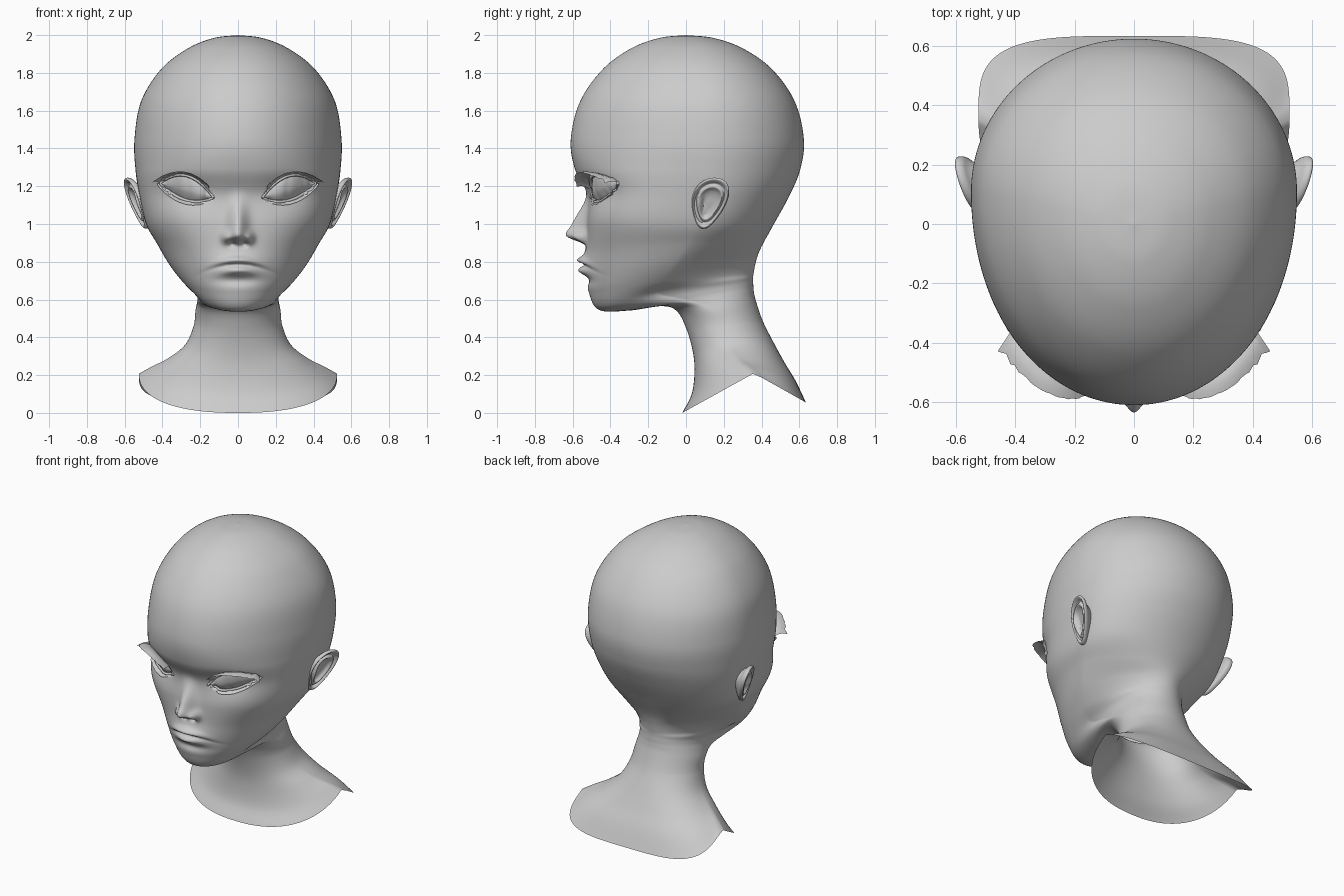
import bpy, bmesh
from math import sin, cos, pi, exp
from mathutils import Vector
from mathutils.bvhtree import BVHTree

if "Cube" in bpy.data.objects:
    bpy.data.objects.remove(bpy.data.objects["Cube"])


def grid(name, rows, wrap=False):
    """Smooth surface through rows of points."""
    bm = bmesh.new()
    vs = [[bm.verts.new(p) for p in r] for r in rows]
    n = len(rows[0])
    for a, b in zip(vs, vs[1:]):
        for j in range(n if wrap else n - 1):
            k = (j + 1) % n
            bm.faces.new((a[j], a[k], b[k], b[j]))
    bmesh.ops.remove_doubles(bm, verts=bm.verts, dist=1e-5)
    bmesh.ops.recalc_face_normals(bm, faces=bm.faces)
    me = bpy.data.meshes.new(name)
    bm.to_mesh(me)
    bm.free()
    me.polygons.foreach_set("use_smooth", [True] * len(me.polygons))
    ob = bpy.data.objects.new(name, me)
    bpy.context.collection.objects.link(ob)
    return ob


def both(name, rows, wrap=False):
    for side, s in (("right", 1), ("left", -1)):
        grid(f"{name}_{side}", [[(x * s, y, z) for x, y, z in r] for r in rows], wrap)


def spline(keys, sub):
    """Catmull-Rom through rows of numbers."""
    ext = [[2 * a - b for a, b in zip(keys[0], keys[1])]] + keys
    ext.append([2 * a - b for a, b in zip(keys[-1], keys[-2])])
    out = []
    for i in range(len(keys) - 1):
        for k in range(sub):
            t = k / sub
            out.append([.5 * (2 * b + (c - a) * t + (2 * a - 5 * b + 4 * c - d) * t * t
                              + (3 * b - a - 3 * c + d) * t ** 3)
                        for a, b, c, d in zip(*ext[i:i + 4])])
    return out + [keys[-1]]


def smooth(t):
    t = min(1, max(0, t))
    return t * t * (3 - 2 * t)


def bump(x, z, cx, cz, sx, sz):
    return exp(-((x - cx) / sx) ** 2 - ((z - cz) / sz) ** 2)


def almond(s):
    """Eye opening: x, centre z, upper and lower height at s in 0..1."""
    h = max(0, sin(pi * s)) ** .8
    return .13 + .28 * s, 1.14 + .075 * s, .078 * h, .053 * h


def face_relief(x, z):
    """Forward push of the face surface: nose, lips, eye sockets."""
    x = abs(x)
    d = .085 * smooth((1.2 - z) / .25) * smooth((z - .88) / .06) * exp(-(x / .048) ** 2)
    d += .025 * bump(x, z, 0, .945, .05, .035)
    d += .04 * bump(x, z, .06, .927, .026, .03)
    d -= .03 * bump(x, z, .033, .895, .018, .013)
    zm = .785 - 1.2 * x * x
    d += .028 * bump(x, z, 0, .79, .14, .06)
    d += .026 * bump(x, z, 0, zm + .025, .10, .018)
    d -= .022 * bump(x, z, 0, zm, .12, .010)
    d += .026 * bump(x, z, 0, zm - .034, .08, .020)
    d -= .014 * bump(x, z, 0, .70, .10, .025)
    d -= .025 * bump(x, z, .27, 1.18, .13, .08)
    s = (x - .13) / .28
    if 0 < s < 1:
        _, zc, hu, hl = almond(s)
        f = abs(z - zc) / (hu if z > zc else hl)
        d -= .05 * smooth((1 - f) / .25) * smooth(min(s, 1 - s) / .08)
    return d


# Head and neck: tilted rings from crown to shoulder edge
skull = [(2.0, 0, 0, 0), (1.985, -.14, .127, .145), (1.93, -.29, .265, .30),
         (1.82, -.44, .407, .455), (1.65, -.56, .513, .575), (1.45, -.61, .548, .624),
         (1.29, -.588, .543, .605), (1.15, -.52, .522, .548)]
# front y, front z, half width, side y, side z, back y, back z, rear pinch
keys = [[yf, z, w, .2 * w, z, yb, z, 0] for z, yf, w, yb in skull] + [
    [-.525, 1.0, .487, .05, 1.0, .46, .99, 0],
    [-.527, .86, .43, .02, .90, .395, .87, .15],
    [-.525, .74, .365, -.05, .79, .37, .80, .25],
    [-.515, .64, .29, -.12, .695, .358, .74, .08],
    [-.46, .545, .22, -.15, .635, .355, .71, -.35],
    [-.30, .542, .21, -.03, .605, .356, .68, -.25],
    [-.13, .565, .215, .08, .58, .358, .65, -.1],
    [-.05, .54, .225, .15, .54, .368, .60, 0],
    [0, .45, .235, .20, .46, .405, .49, 0],
    [.035, .33, .28, .23, .36, .46, .38, 0],
    [.045, .22, .37, .27, .29, .52, .27, 0],
    [.03, .10, .46, .32, .245, .58, .17, 0],
    [-.02, 0, .525, .36, .21, .635, .055, 0]]
N = 240
rows = []
for yf, zf, w, ys, zs, yb, zb, pinch in spline(keys, 14):
    sq = max(0, (.45 - zf) / .45)
    p_front = 1 - .22 * exp(-((zf - 1.08) / .22) ** 2) - .15 * sq
    p_back = 1 - .45 * sq
    row = []
    for i in range(N):
        t = 2 * pi * i / N
        a = t - .5 * sin(t)
        front = cos(a) > 0
        n = 2 / (p_front if front else p_back)
        u = max(0, 1 - min(1, abs(sin(a))) ** n) ** (1 / n)
        ye, ze = (yf, zf) if front else (yb, zb)
        x = w * sin(a) * (1 if front else 1 - pinch * u)
        y, z = ys + (ye - ys) * u, zs + (ze - zs) * u
        if front and y < -.2:
            y -= face_relief(x, z) * smooth((-.2 - y) / .1)
        row.append((x, y, z))
    rows.append(row)
head = grid("head_and_neck", rows, True)
tree = BVHTree.FromPolygons([v.co for v in head.data.vertices],
                            [tuple(p.vertices) for p in head.data.polygons])


def surf(x, z):
    return tree.ray_cast(Vector((x, -2, z)), Vector((0, 1, 0)))[0].y


# Eyes, set into the almond openings
rows = []
for i in range(25):
    x, zc, hu, hl = almond(i / 24)
    yt, yb = surf(x, zc + hu), surf(x, zc - hl)
    row = []
    for j in range(13):
        v = j / 6 - 1
        y = yb + (yt - yb) * (v + 1) / 2 + .012 - .016 * (1 - v * v)
        row.append((x, y, zc + v * (hu if v > 0 else hl)))
    rows.append(row)
both("eye", rows)

# Eyelid rims, thin tubes around the openings
path = []
for i in range(48):
    a = 2 * pi * i / 48
    x, zc, hu, hl = almond(.5 - .5 * cos(a))
    z = zc + (hu if a < pi else -hl)
    path.append(Vector((x, surf(x, z), z)))
rows = []
for i in range(49):
    p = path[i % 48]
    out = (path[(i + 1) % 48] - path[i - 1 if i < 49 and i % 48 else -1]).cross(Vector((0, 1, 0)))
    out.normalize()
    rows.append([tuple(p + out * .008 * cos(b) + Vector((0, .008 * sin(b), 0)))
                 for b in (k * pi / 4 for k in range(8))])
both("eyelid", rows, True)

# Lashes, thin sheets standing forward of the lids
upper, lower = [], []
for i in range(25):
    s = .08 + .92 * i / 24
    x, zc, hu, hl = almond(s)
    root = Vector((x, surf(x, zc + hu) + .005, zc + hu))
    tip = Vector((.05 * s * s, -.095 + .02 * s, .03 * (1 - s)))
    upper.append([tuple(root + tip * k + Vector((0, 0, .012 * sin(pi * k))))
                  for k in (0, .33, .67, 1)])
    root = Vector((x, surf(x, zc - hl) + .005, zc - hl))
    grow = max(0, sin(pi * s)) ** .5
    tip = Vector((.02 * s, -.03 * grow, -.02 * grow))
    lower.append([tuple(root + tip * k) for k in (0, .5, 1)])
both("upper_lash", upper)
both("lower_lash", lower)

# Ears: rolled rim, inner ridge and bowl on a leaning plate
profile = [[0, -.018], [.3, -.018], [.5, -.010], [.64, .006], [.76, -.010],
           [.86, .004], [.94, .010], [1.0, 0], [.97, -.018], [.82, -.035], [.6, -.08]]
rows = []
for k, (r, off) in enumerate(spline(profile, 4)):
    row = []
    for i in range(48):
        a = 2 * pi * i / 48
        dz = .135 * r * sin(a)
        dy = .092 * r * cos(a) * (1 + .3 * sin(a)) + .22 * dz
        tragus = .02 * exp(-((r - .5) / .15) ** 2) * max(0, -cos(a)) ** 4 if k < 20 else 0
        y, z = .122 + dy, 1.11 + dz
        row.append((.51 + (y - .03) * .3 + dz * .3 + off + tragus, y, z))
    rows.append(row)
both("ear", rows, True)
